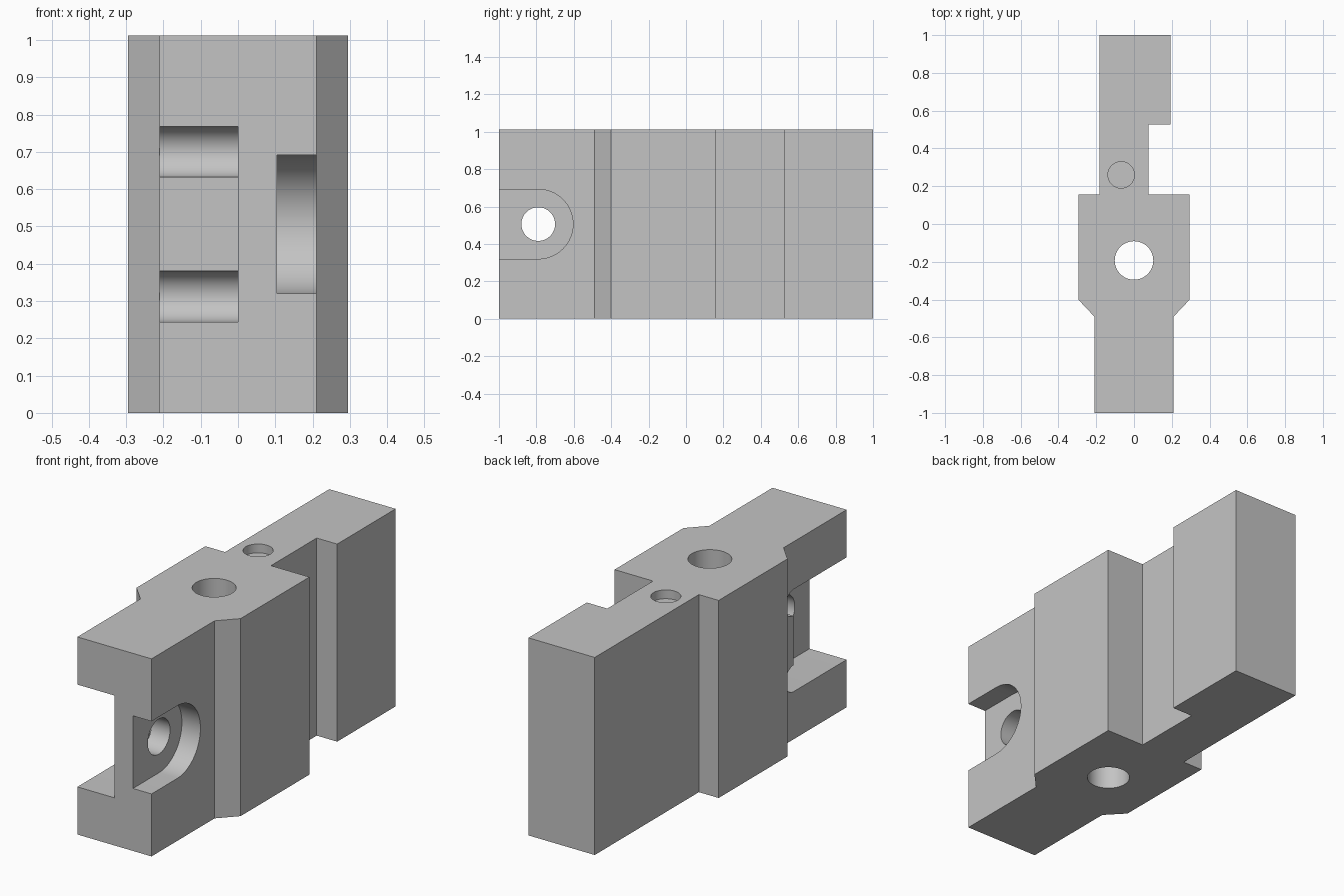
import bpy, bmesh, math
from mathutils import Matrix

cube = bpy.data.objects.get("Cube")
if cube:
    bpy.data.objects.remove(cube)

HEIGHT = 1.012
MID = HEIGHT / 2

grey = bpy.data.materials.new("machined_grey")
grey.use_nodes = True
colour = (0.55, 0.55, 0.55, 1)
grey.diffuse_color = colour
grey.node_tree.nodes["Principled BSDF"].inputs["Base Color"].default_value = colour


def prism(name, outline, low, high, along_x=False):
    """Extrude a closed outline along z, or a (y, z) outline along x."""
    bm = bmesh.new()
    face = bm.faces.new([bm.verts.new((u, v, low)) for u, v in outline])
    new = bmesh.ops.extrude_face_region(bm, geom=[face])["geom"]
    top = [g for g in new if isinstance(g, bmesh.types.BMVert)]
    bmesh.ops.translate(bm, verts=top, vec=(0, 0, high - low))
    if along_x:
        cycle = Matrix(((0, 0, 1), (1, 0, 0), (0, 1, 0)))
        bmesh.ops.transform(bm, matrix=cycle.to_4x4(), verts=bm.verts)
    bmesh.ops.recalc_face_normals(bm, faces=bm.faces)
    mesh = bpy.data.meshes.new(name)
    bm.to_mesh(mesh)
    bm.free()
    mesh.materials.append(grey)
    obj = bpy.data.objects.new(name, mesh)
    bpy.context.collection.objects.link(obj)
    return obj


def arc(cx, cy, r, start, end, steps=32):
    angles = [math.radians(start + (end - start) * i / steps) for i in range(steps + 1)]
    return [(cx + r * math.cos(a), cy + r * math.sin(a)) for a in angles]


def circle(cx, cy, r):
    return arc(cx, cy, r, 0, 360, 64)[:-1]


# Main block: plan outline with chamfered shoulders and a side notch
block = prism("block", [
    (-0.21, -1), (0.21, -1), (0.21, -0.49), (0.295, -0.4),
    (0.295, 0.157), (0.077, 0.157), (0.077, 0.527), (0.193, 0.527), (0.193, 1),
    (-0.183, 1), (-0.183, 0.157), (-0.295, 0.157), (-0.295, -0.4), (-0.21, -0.49),
], 0, HEIGHT)

# Round-ended slot on the +x side, open to the front
slot = [(-1.1, MID - 0.186)] + arc(-0.79, MID, 0.186, -90, 90) + [(-1.1, MID + 0.186)]

# Pocket on the -x side, with round reliefs in its two inner corners
half, relief, end = 0.262, 0.068, -0.572
pocket = ([(-1.1, MID - half)]
          + arc(end, MID - half + relief, relief, -90, 90)
          + arc(end, MID + half - relief, relief, -90, 90)
          + [(-1.1, MID + half)])

cutters = [
    prism("slot_cutter", slot, 0.105, 0.4, True),
    prism("pocket_cutter", pocket, -0.4, 0, True),
    prism("cross_hole_cutter", circle(-0.79, MID, 0.09), -0.1, 0.2, True),
    prism("main_hole_cutter", circle(0, -0.193, 0.102), -0.1, HEIGHT + 0.1),
    prism("blind_hole_cutter", circle(-0.068, 0.26, 0.07), HEIGHT - 0.045, HEIGHT + 0.1),
]

# Cut every opening from the block
bpy.context.view_layer.objects.active = block
block.select_set(True)
for cutter in cutters:
    cut = block.modifiers.new(cutter.name, "BOOLEAN")
    cut.operation = "DIFFERENCE"
    cut.solver = "EXACT"
    cut.object = cutter
    bpy.ops.object.modifier_apply(modifier=cut.name)
    bpy.data.objects.remove(cutter)

# Smooth the bores, keep machined edges sharp
bpy.ops.object.shade_smooth_by_angle(angle=math.radians(25))
